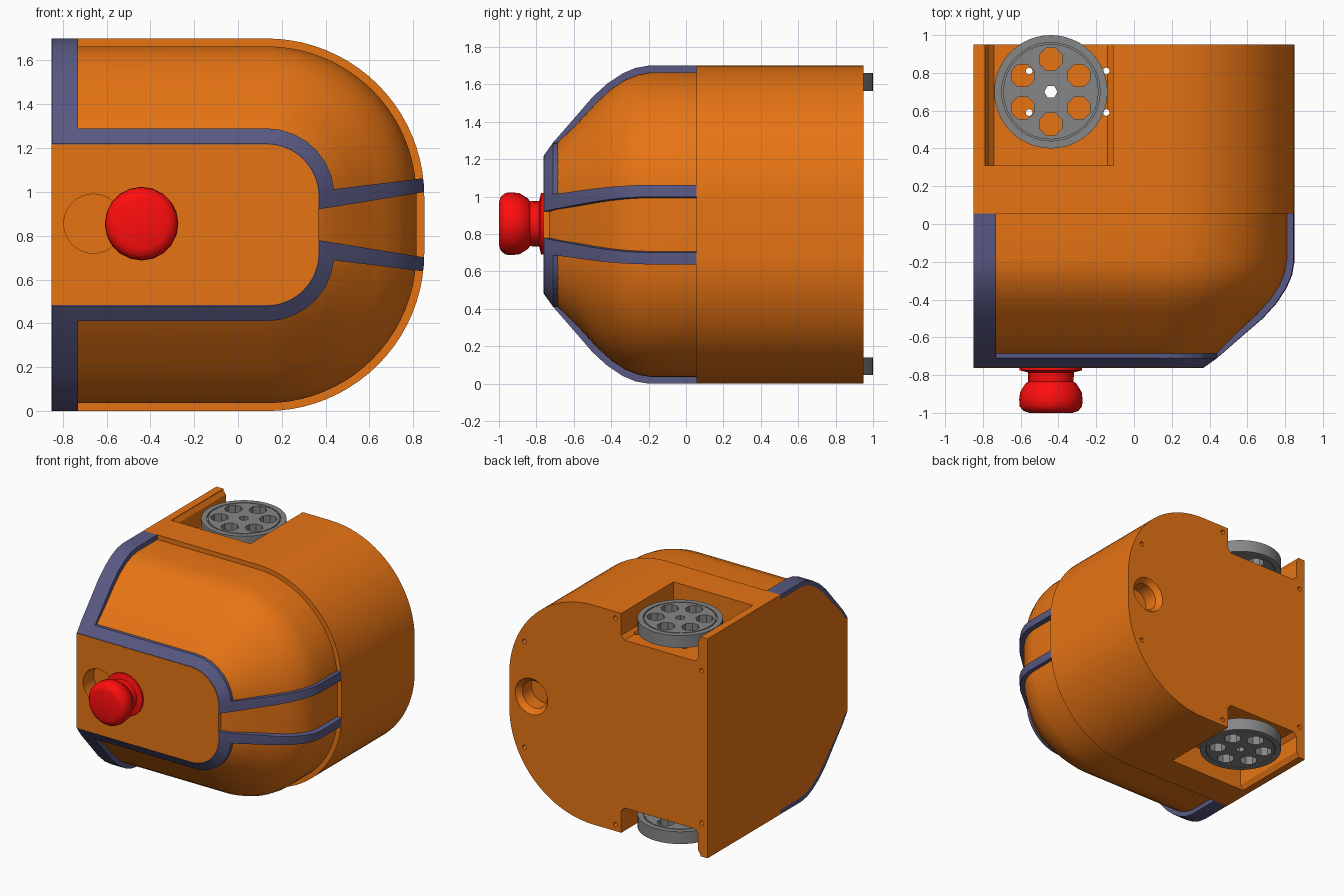
import bpy, bmesh
from math import cos, sin, pi, radians

if "Cube" in bpy.data.objects:
    bpy.data.objects.remove(bpy.data.objects["Cube"])

CZ = 0.85  # height of the horizontal symmetry plane


def material(name, rgb):
    m = bpy.data.materials.new(name)
    m.diffuse_color = (*rgb, 1)
    m.use_nodes = True
    m.node_tree.nodes["Principled BSDF"].inputs["Base Color"].default_value = m.diffuse_color
    return m


ORANGE = material("orange", (0.80, 0.175, 0.007))
BLUE = material("slate_blue", (0.10, 0.10, 0.23))
RED = material("red", (1.0, 0.004, 0.004))
GREY = material("grey", (0.24, 0.24, 0.24))


def loft(name, rings, mat=None):
    """Closed solid through rings of equal point count."""
    bm = bmesh.new()
    vs = [[bm.verts.new(p) for p in r] for r in rings]
    n = len(vs[0])
    for a, b in zip(vs, vs[1:]):
        for i in range(n):
            bm.faces.new((a[i], a[(i + 1) % n], b[(i + 1) % n], b[i]))
    bm.faces.new(vs[0])
    bm.faces.new(vs[-1])
    bmesh.ops.recalc_face_normals(bm, faces=bm.faces)
    me = bpy.data.meshes.new(name)
    bm.to_mesh(me)
    bm.free()
    ob = bpy.data.objects.new(name, me)
    bpy.context.collection.objects.link(ob)
    if mat:
        me.materials.append(mat)
    return ob


def d_shape(inset, y, left=-0.85, n=20):
    """Outline with a flat left side and two large round corners on the right."""
    r = 0.72 - inset
    pts = [(left, y, CZ + 0.85 - inset)]
    for s, a0 in ((1, 90), (-1, 0)):
        for i in range(n + 1):
            a = radians(a0 - 90 * i / n)
            pts.append((0.13 + r * cos(a), y, CZ + s * 0.13 + r * sin(a)))
    return pts + [(left, y, CZ - 0.85 + inset)]


def turned(name, profile, origin, axis, n=32, mat=None, turn=0):
    """Solid of (radius, position) pairs around the y or z axis."""
    rings = []
    for r, t in profile:
        c = [(r * cos(2 * pi * i / n + turn), r * sin(2 * pi * i / n + turn)) for i in range(n)]
        rings.append([(u + origin[0], t, v + origin[1]) if axis == 'y'
                      else (u + origin[0], v + origin[1], t) for u, v in c])
    return loft(name, rings, mat)


def prism(name, xz, y0, y1, side=1):
    """Front-view outline pushed along y; side -1 mirrors it top to bottom."""
    return loft(name, [[(x, y, CZ + side * (z - CZ)) for x, z in xz] for y in (y0, y1)])


def boolean(ob, cutters, op='DIFFERENCE'):
    for c in cutters:
        c.hide_render = True
        m = ob.modifiers.new("cut", 'BOOLEAN')
        m.object, m.operation, m.solver = c, op, 'EXACT'
        bpy.context.view_layer.objects.active = ob
        bpy.ops.object.modifier_apply(modifier=m.name)
        bpy.data.objects.remove(c)


def smooth(ob, angle=28):
    bpy.ops.object.select_all(action='DESELECT')
    ob.select_set(True)
    bpy.context.view_layer.objects.active = ob
    bpy.ops.object.shade_smooth_by_angle(angle=radians(angle))


# orange housing: rear block, recessed front dome and front plate in one
PROFILE = [(0, 0.055), (0, -0.20), (0.012, -0.27), (0.042, -0.34), (0.095, -0.42),
           (0.168, -0.50), (0.284, -0.60), (0.41, -0.71), (0.48, -0.76)]
INNER = [(0.036, 0.10), (0.036, -0.19), (0.047, -0.255), (0.075, -0.325), (0.124, -0.40),
         (0.195, -0.477), (0.305, -0.578), (0.41, -0.685), (0.49, -0.735)]
body = loft("housing", [d_shape(0, 0.055), d_shape(0, 0.95)], ORANGE)
dome = loft("front_dome", [d_shape(i, y) for i, y in INNER], ORANGE)
plate = loft("front_plate", [d_shape(0.483, y) for y in (-0.762, -0.66)], ORANGE)
boolean(body, [dome, plate], 'UNION')

# wheel pockets, through holes, screw holes, rear port and front recess
pocket = [(-0.79, 1.8), (-0.79, 1.69), (-0.77, 1.66), (-0.77, 1.53), (-0.74, 1.5),
          (-0.14, 1.5), (-0.11, 1.53), (-0.11, 1.8)]
cuts = [prism("pocket", pocket, 0.31, 1.1, s) for s in (1, -1)]
for x, y, r in [(-0.44, 0.70, 0.035)] + [(x, y, 0.018) for x in (-0.555, -0.147) for y in (0.59, 0.81)]:
    cuts.append(turned("through_hole", [(r, -0.2), (r, 1.9)], (x, y), 'z', 12))
for x, dz in ((-0.80, 0.59), (-0.06, 0.80), (0.72, 0.41)):
    for s in (1, -1):
        cuts.append(turned("screw_hole", [(0.018, 0.85), (0.018, 1.0)], (x, CZ + s * dz), 'y', 12))
cuts.append(turned("port", [(0.105, 0.80), (0.105, 0.91), (0.14, 0.951), (0.14, 1.0)], (0.66, CZ), 'y'))
cuts.append(turned("recess", [(0.135, -0.9), (0.135, -0.63)], (-0.66, CZ + 0.005), 'y'))
boolean(body, cuts)
smooth(body)

# raised blue frame: edge band, ring and rib cut from the outer dome, top and bottom
half = [(-0.73, 1.75), (-0.73, 1.29)]
half += [(0.13 + 0.31 * cos(radians(a)), 0.98 + 0.31 * sin(radians(a))) for a in range(90, 5, -12)]
half += [(0.90, 1.069), (0.90, 1.007), (0.365, 0.92)]
half += [(0.13 + 0.235 * cos(radians(a)), 0.98 + 0.235 * sin(radians(a))) for a in range(0, 91, 10)]
half += [(-0.9, 1.215), (-0.9, 1.75)]
for side, name in ((1, "upper_frame"), (-1, "lower_frame")):
    frame = loft(name, [d_shape(i, y, -0.849) for i, y in PROFILE], BLUE)
    boolean(frame, [prism("mask", half, -0.9, 0.3, side)], 'INTERSECT')
    smooth(frame)

# push button
button = turned("push_button",
                [(0.165, -0.75), (0.165, -0.775), (0.122, -0.785), (0.12, -0.835), (0.135, -0.845),
                 (0.163, -0.89), (0.168, -0.93), (0.165, -0.965), (0.145, -0.99), (0.115, -1.0)],
                (-0.44, CZ + 0.005), 'y', 20, RED)
smooth(button, 35)

# two flat wheels with six octagonal holes and a groove near the rim on each face
for name, z0 in (("top_wheel", 1.565), ("bottom_wheel", 0.045)):
    z1 = z0 + 0.095
    wheel = turned(name, [(0.30, z0), (0.30, z1)], (-0.44, 0.70), 'z', 48, GREY)
    cuts = [turned("hub_hole", [(0.035, z0 - .1), (0.035, z1 + .1)], (-0.44, 0.70), 'z', 6)]
    for k in range(6):
        a = radians(30 + 60 * k)
        cuts.append(turned("spoke_hole", [(0.064, z0 - .1), (0.064, z1 + .1)],
                           (-0.44 + 0.172 * cos(a), 0.70 + 0.172 * sin(a)), 'z', 8, None, pi / 8))
    for za, zb in ((z0 - 0.05, z0 + 0.012), (z1 - 0.012, z1 + 0.05)):
        ring = turned("groove", [(0.260, za), (0.260, zb)], (-0.44, 0.70), 'z', 48)
        boolean(ring, [turned("core", [(0.252, za - .1), (0.252, zb + .1)], (-0.44, 0.70), 'z', 48)])
        cuts.append(ring)
    boolean(wheel, cuts)
    smooth(wheel)
